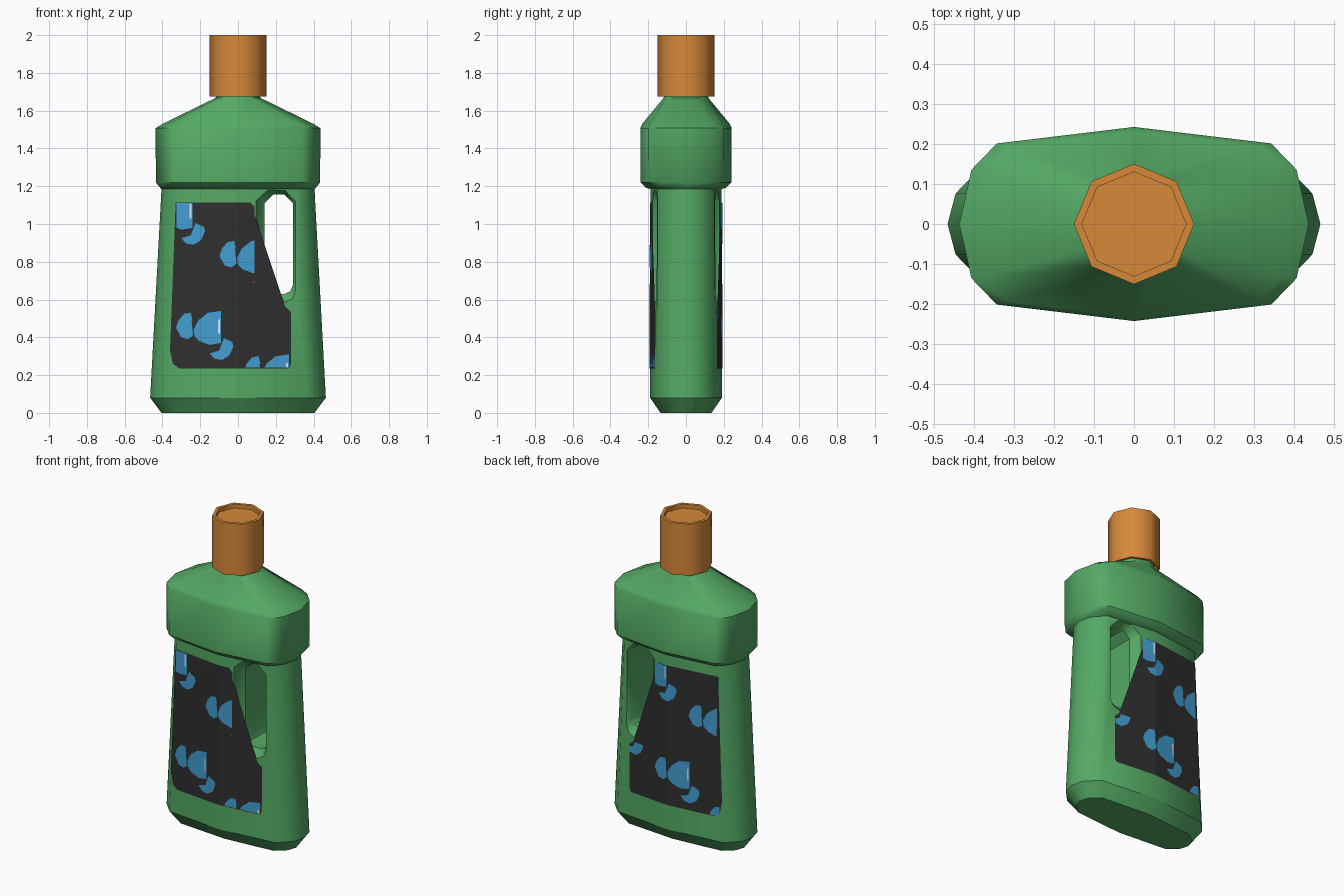
import bpy, bmesh, math
from mathutils import Vector
from mathutils.bvhtree import BVHTree

if "Cube" in bpy.data.objects:
    bpy.data.objects.remove(bpy.data.objects["Cube"])


def material(name, rgb):
    m = bpy.data.materials.new(name)
    m.diffuse_color = (*rgb, 1)
    m.use_nodes = True
    m.node_tree.nodes["Principled BSDF"].inputs["Base Color"].default_value = m.diffuse_color
    return m


GREEN = material("green plastic", (0.09, 0.40, 0.13))
ORANGE = material("orange cap", (0.68, 0.25, 0.042))
BLACK = material("label black", (0.028, 0.028, 0.028))
BLUE = material("label blue", (0.055, 0.34, 0.64))
WHITE = material("label white", (0.75, 0.78, 0.8))


def finish(bm, name, mat, angle=None):
    me = bpy.data.meshes.new(name)
    bm.to_mesh(me)
    bm.free()
    me.materials.append(mat)
    ob = bpy.data.objects.new(name, me)
    bpy.context.collection.objects.link(ob)
    if angle:
        smooth(me, angle)
    return ob


def smooth(me, angle):
    me.shade_smooth()
    me.set_sharp_from_angle(angle=math.radians(angle))


def loft(rings):
    """Skin a list of closed rings and cap both ends."""
    bm = bmesh.new()
    vs = [[bm.verts.new(p) for p in r] for r in rings]
    n = len(rings[0])
    for a, b in zip(vs, vs[1:]):
        for i in range(n):
            j = (i + 1) % n
            bm.faces.new((a[i], a[j], b[j], b[i]))
    bm.faces.new(vs[0])
    bm.faces.new(vs[-1])
    bmesh.ops.recalc_face_normals(bm, faces=bm.faces[:])
    return bm


# Quarter cross-sections, mirrored into 12-sided rings
LOWER = [(1, 0), (0.957, 0.4), (0.80, 0.8), (0, 1)]
UPPER = [(1, 0), (0.93, 0.56), (0.785, 0.83), (0, 1)]
ROUND = [(1, 0), (0.866, 0.5), (0.5, 0.866), (0, 1)]


def ring(quarter, a, b, z):
    q = [(x * a, y * b) for x, y in quarter]
    half = q + [(-x, y) for x, y in q[-2::-1]]
    full = half + [(x, -y) for x, y in half[-2:0:-1]]
    return [(x, y, z) for x, y in full]


# Bottle body
body_bm = loft([
    ring(LOWER, 0.405, 0.135, 0),
    ring(LOWER, 0.465, 0.19, 0.08),
    ring(LOWER, 0.405, 0.188, 1.185),
    ring(UPPER, 0.412, 0.212, 1.192),
    ring(UPPER, 0.435, 0.24, 1.22),
    ring(UPPER, 0.436, 0.242, 1.507),
    ring(UPPER, 0.40, 0.232, 1.53),
    ring(ROUND, 0.118, 0.118, 1.668),
    ring(ROUND, 0.115, 0.115, 1.74),
])
surface = BVHTree.FromBMesh(body_bm)
body = finish(body_bm, "bottle_body", GREEN)


# Flared handle hole
def slot(x0, x1, z0, z1, c, y):
    return [(x, y, z) for x, z in (
        (x0 + c, z0), (x1 - c, z0), (x1 - c * .3, z0 + c * .3), (x1, z0 + c),
        (x1, z1 - c), (x1 - c, z1), (x0 + c, z1), (x0, z1 - c),
        (x0, z0 + c), (x0 + c * .3, z0 + c * .3))]


OUTER = (0.095, 0.315, 0.575, 1.182, 0.06)
MIDDLE = (0.11, 0.302, 0.593, 1.175, 0.055)
INNER = (0.14, 0.29, 0.63, 1.155, 0.045)
cutter = finish(loft([slot(*s, y) for s, y in (
    (OUTER, -0.3), (OUTER, -0.177), (MIDDLE, -0.15), (INNER, -0.125),
    (INNER, 0.125), (MIDDLE, 0.15), (OUTER, 0.177), (OUTER, 0.3))]),
    "handle_cutter", GREEN)
cutter.hide_render = True
mod = body.modifiers.new("handle_hole", 'BOOLEAN')
mod.operation, mod.object, mod.solver = 'DIFFERENCE', cutter, 'EXACT'
dg = bpy.context.evaluated_depsgraph_get()
cut = bpy.data.meshes.new_from_object(body.evaluated_get(dg))
body.modifiers.clear()
body.data = cut
bpy.data.objects.remove(cutter)
smooth(cut, 42)
# Crisp edge above the base chamfer
for e in cut.edges:
    if all(abs(cut.vertices[v].co.z - 0.08) < 1e-3 for v in e.vertices):
        e.use_edge_sharp = True

# Cap with recessed top and hollow underside
cap_profile = [(0.118, 1.73), (0.135, 1.725), (0.135, 1.675), (0.15, 1.675),
               (0.15, 2.0), (0.13, 2.0), (0.13, 1.975)]
cap_bm = loft([[(r * math.cos(k * math.pi / 4), r * math.sin(k * math.pi / 4), z)
                for k in range(8)] for r, z in cap_profile])
finish(cap_bm, "cap", ORANGE, 50)


# Label sheets wrapped on the body; side -1 is front, +1 is back
def sheet(name, pieces, side, lift, mat):
    out = bmesh.new()
    tmp = bpy.data.meshes.new("tmp")
    for pts, box in pieces:
        bm = bmesh.new()
        bm.faces.new([bm.verts.new((u, 0, z)) for u, z in pts])
        bmesh.ops.triangulate(bm, faces=bm.faces[:])

        def slice_at(co, no, clear=False):
            bmesh.ops.bisect_plane(bm, geom=bm.verts[:] + bm.edges[:] + bm.faces[:],
                                   plane_co=co, plane_no=no, clear_outer=clear)
        if box:
            u0, u1, z0, z1 = box
            slice_at((u0, 0, 0), (-1, 0, 0), True)
            slice_at((u1, 0, 0), (1, 0, 0), True)
            slice_at((0, 0, z0), (0, 0, -1), True)
            slice_at((0, 0, z1), (0, 0, 1), True)
        slice_at((0, 0, 0), (1, 0, 0))
        for k in range(6):
            slice_at((0, 0, 0.3 + 0.15 * k), (0, 0, 1))
        bm.to_mesh(tmp)
        bm.free()
        out.from_mesh(tmp)
    bpy.data.meshes.remove(tmp)
    for v in out.verts:
        x = -side * v.co.x
        hit = surface.ray_cast(Vector((x, side, v.co.z)), Vector((0, -side, 0)))[0]
        v.co = (x, (hit.y if hit else side * 0.17) + side * lift, v.co.z)
    out.normal_update()
    bmesh.ops.reverse_faces(out, faces=[f for f in out.faces if f.normal.y * side < 0])
    finish(out, name, mat)


OUTLINE = [(-0.33, 1.115), (0.065, 1.115), (0.088, 1.09), (0.088, 0.635),
           (0.105, 0.598), (0.14, 0.572), (0.25, 0.562), (0.28, 0.535),
           (0.28, 0.26), (0.27, 0.235), (-0.31, 0.235), (-0.345, 0.26),
           (-0.36, 0.33)]

# One spot motif, repeated over the label
SPOTS = [
    [(-0.25, 0.53), (-0.285, 0.525), (-0.315, 0.49), (-0.328, 0.45), (-0.30, 0.40),
     (-0.265, 0.39), (-0.238, 0.41), (-0.245, 0.435), (-0.268, 0.455), (-0.242, 0.49)],
    [(-0.235, 0.44), (-0.21, 0.49), (-0.16, 0.53), (-0.09, 0.54), (-0.09, 0.37),
     (-0.15, 0.36), (-0.205, 0.38), (-0.23, 0.405)],
    [(-0.15, 0.315), (-0.125, 0.287), (-0.085, 0.28), (-0.045, 0.305), (-0.025, 0.35),
     (-0.03, 0.375), (-0.075, 0.395), (-0.075, 0.355), (-0.10, 0.33)],
]
GLINT = [(-0.106, 0.42), (-0.096, 0.42), (-0.096, 0.495), (-0.106, 0.495)]
PLACES = [(0, 0), (0.23, 0.38), (-0.15, 0.61), (0.36, -0.23), (-0.39, 0.20)]

for side, name, shift in ((-1, "front", 0), (1, "back", 0.24)):
    outline = OUTLINE if side < 0 else [(-u, z) for u, z in OUTLINE]
    sheet(name + "_label", [(outline, None)], side, 0.003, BLACK)
    spots, glints = [], []
    for du, dz in PLACES:
        high = dz > 0.3
        lo, hi = (-0.325, 0.088) if high else (-0.345, 0.278)
        if side > 0:
            lo, hi = -hi, -lo
        box = (lo, hi, 0.24, 1.112 if high else 0.558)

        def move(p):
            return [(u + du + shift, z + dz) for u, z in p]
        spots += [(move(p), box) for p in SPOTS]
        glints.append((move(GLINT), box))
    sheet(name + "_label_spots", spots, side, 0.005, BLUE)
    sheet(name + "_label_glints", glints, side, 0.0065, WHITE)
